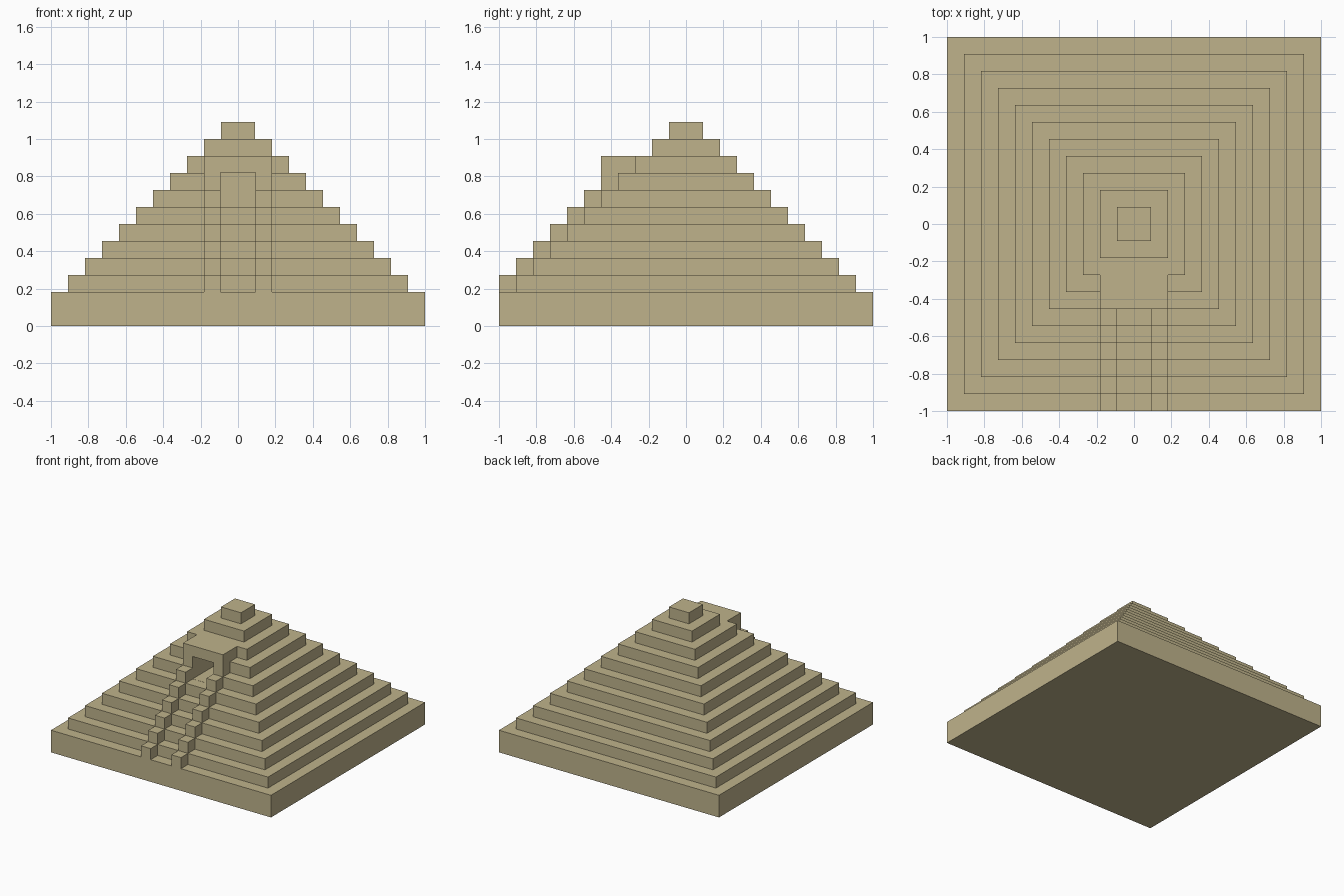
import bpy
import bmesh
from mathutils import Matrix, Vector

cube = bpy.data.objects.get("Cube")
if cube:
    bpy.data.objects.remove(cube, do_unlink=True)

U = 1 / 11          # one block
TIERS = 11
DOOR = 0.094        # half width of the doorway and stair lane
SIDE = 2 * U        # half width over the stair walls

stone = bpy.data.materials.new("sandstone")
stone.use_nodes = True
stone.diffuse_color = (0.52, 0.45, 0.26, 1)
stone.node_tree.nodes["Principled BSDF"].inputs["Base Color"].default_value = stone.diffuse_color


def finish(name, bm):
    bmesh.ops.recalc_face_normals(bm, faces=bm.faces)
    mesh = bpy.data.meshes.new(name)
    bm.to_mesh(mesh)
    bm.free()
    mesh.materials.append(stone)
    obj = bpy.data.objects.new(name, mesh)
    bpy.context.collection.objects.link(obj)
    return obj


def add_box(bm, low, high):
    low, high = Vector(low), Vector(high)
    matrix = Matrix.Translation((low + high) / 2) @ Matrix.Diagonal((*(high - low), 1))
    bmesh.ops.create_cube(bm, size=1, matrix=matrix)


def carve(obj, cutter):
    mod = obj.modifiers.new("doorway", "BOOLEAN")
    mod.operation = "DIFFERENCE"
    mod.solver = "EXACT"
    mod.object = cutter
    bpy.context.view_layer.objects.active = obj
    bpy.ops.object.modifier_apply(modifier=mod.name)


# Terraced body: square rings joined into one closed stepped solid
bm = bmesh.new()
rings = []
for k in range(TIERS):
    half = (TIERS - k) * U
    bottom = (k + 1) * U if k else 0
    for z in (bottom, (k + 2) * U):
        rings.append([bm.verts.new((sx * half, sy * half, z))
                      for sx, sy in ((-1, -1), (1, -1), (1, 1), (-1, 1))])
for a, b in zip(rings, rings[1:]):
    for i in range(4):
        j = (i + 1) % 4
        bm.faces.new((a[i], a[j], b[j], b[i]))
bm.faces.new(rings[0])
bm.faces.new(rings[-1])
body = finish("terraced_body", bm)

# Porch over the entrance
bm = bmesh.new()
add_box(bm, (-SIDE, -5 * U, 8 * U), (SIDE, -3 * U, 10 * U))
porch = finish("entrance_porch", bm)

# Doorway and passage cut through the porch and into the body
bm = bmesh.new()
add_box(bm, (-DOOR, -5.5 * U, 7 * U + 0.001), (DOOR, -U, 9 * U + 0.003))
cutter = finish("doorway_cutter", bm)
cutter.hide_render = True
for part in (body, porch):
    carve(part, cutter)
bpy.data.objects.remove(cutter, do_unlink=True)

# Stepped walls on both sides of the stair lane
for name, sign in (("left_stair_wall", 1), ("right_stair_wall", -1)):
    x0, x1 = sorted((sign * DOOR, sign * SIDE))
    bm = bmesh.new()
    for k in range(1, 7):
        add_box(bm, (x0, (k - 12) * U, (k + 1) * U), (x1, (k - 11) * U, (k + 2) * U))
    finish(name, bm)
